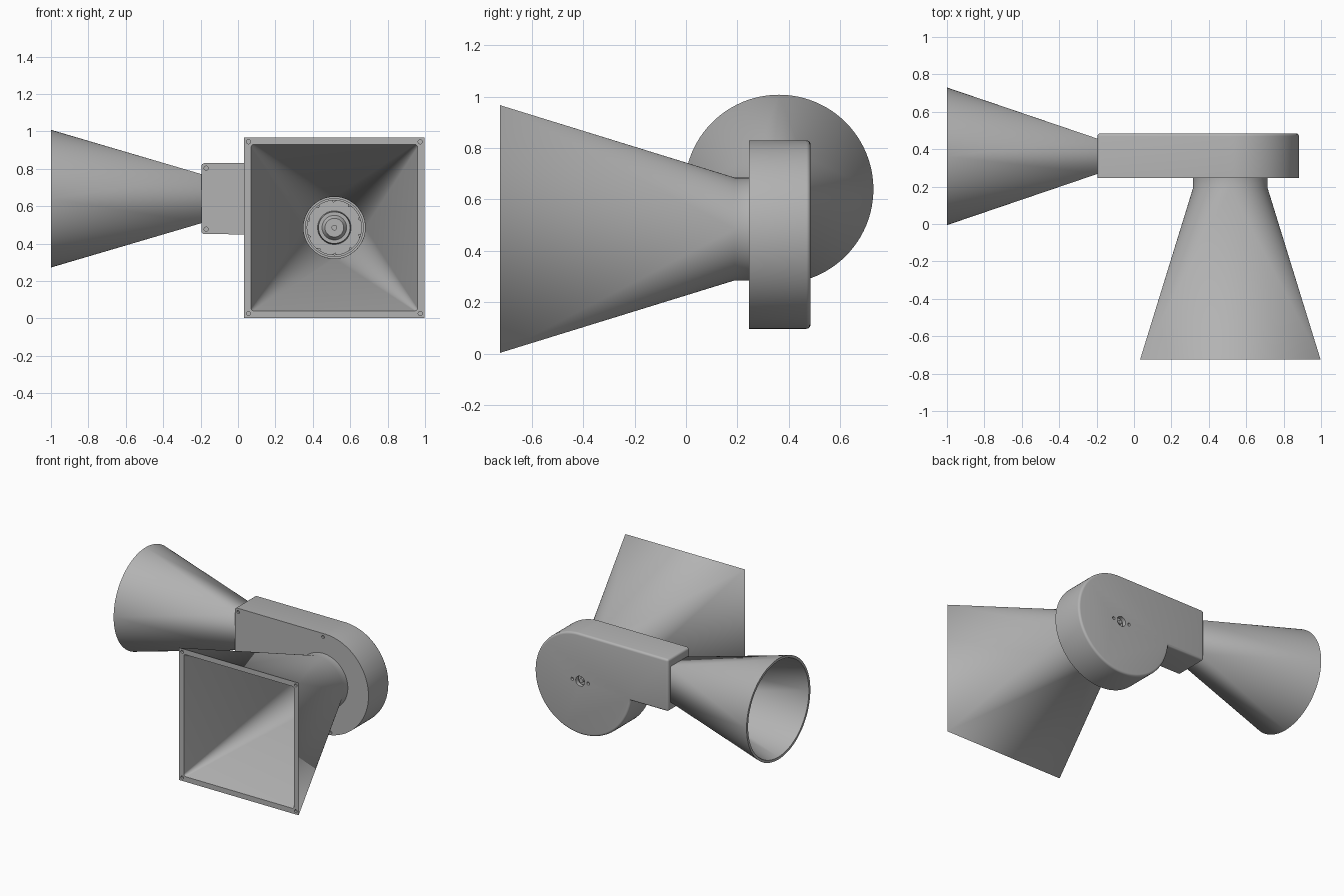
import bpy, bmesh
from math import sin, cos, pi, radians
from mathutils import Matrix, Vector

if "Cube" in bpy.data.objects:
    bpy.data.objects.remove(bpy.data.objects["Cube"])

grey = bpy.data.materials.new("light grey plastic")
grey.use_nodes = True
COLOUR = (0.45, 0.45, 0.45, 1)
grey.diffuse_color = COLOUR
grey.node_tree.nodes["Principled BSDF"].inputs["Base Color"].default_value = COLOUR

CX, CZ = 0.515, 0.485          # fan axis
FRONT, BACK = 0.245, 0.485     # blower housing depth
END = -0.195                   # outlet end of the housing


def make(name, bm):
    bmesh.ops.remove_doubles(bm, verts=bm.verts, dist=1e-5)
    bmesh.ops.recalc_face_normals(bm, faces=bm.faces)
    mesh = bpy.data.meshes.new(name)
    bm.to_mesh(mesh)
    bm.free()
    mesh.materials.append(grey)
    obj = bpy.data.objects.new(name, mesh)
    bpy.context.scene.collection.objects.link(obj)
    return obj


def smooth(obj):
    bpy.ops.object.select_all(action='DESELECT')
    obj.select_set(True)
    bpy.context.view_layer.objects.active = obj
    bpy.ops.object.shade_smooth_by_angle(angle=radians(30))


def cut(obj, cutters):
    for c in cutters:
        mod = obj.modifiers.new("cut", 'BOOLEAN')
        mod.operation, mod.solver, mod.object = 'DIFFERENCE', 'EXACT', c
    graph = bpy.context.evaluated_depsgraph_get()
    mesh = bpy.data.meshes.new_from_object(obj.evaluated_get(graph))
    obj.modifiers.clear()
    obj.data = mesh
    for c in cutters:
        bpy.data.objects.remove(c)


def loft(name, place, sections, steps=24):
    """Closed tube through rounded rectangles (position, half w, half h, corner radius)."""
    bm = bmesh.new()
    rings = []
    for pos, hw, hh, r in sections:
        ring = []
        for q in range(4):
            sx, sy = (1, -1, -1, 1)[q], (1, 1, -1, -1)[q]
            for i in range(steps + 1):
                a = (q + i / steps) * pi / 2
                ring.append(bm.verts.new(place(pos, sx * (hw - r) + r * cos(a),
                                               sy * (hh - r) + r * sin(a))))
        rings.append(ring)
    n = len(rings[0])
    for a, b in zip(rings, rings[1:] + rings[:1]):
        for i in range(n):
            j = (i + 1) % n
            bm.faces.new((a[i], a[j], b[j], b[i]))
    return make(name, bm)


def rod(name, x, z, y0, y1, r, r2=None, sides=48):
    """Cylinder along y; r is the front radius."""
    bm = bmesh.new()
    m = Matrix.Translation((x, (y0 + y1) / 2, z)) @ Matrix.Rotation(pi / 2, 4, 'X')
    bmesh.ops.create_cone(bm, cap_ends=True, segments=sides, radius1=r if r2 is None else r2,
                          radius2=r, depth=y1 - y0, matrix=m)
    return make(name, bm)


def box(name, lo, hi):
    bm = bmesh.new()
    bmesh.ops.create_cube(bm, size=1)
    for v in bm.verts:
        v.co = [l + (c + 0.5) * (h - l) for l, h, c in zip(lo, hi, v.co)]
    return make(name, bm)


def volute(name, inset, y0, y1, round_edges):
    """Spiral casing with a straight outlet, extruded along y."""
    outline = []
    for i in range(81):
        t = radians(265) * i / 80
        r = 0.345 + 0.065 * t / (1.5 * pi) - inset
        outline.append((CX + r * sin(t), CZ + r * cos(t)))
    outline += [(END + inset, 0.45 + inset), (END + inset, 0.83 - inset)]
    bm = bmesh.new()
    face = bm.faces.new([bm.verts.new((x, y0, z)) for x, z in outline])
    out = bmesh.ops.extrude_face_region(bm, geom=[face])
    moved = [g for g in out["geom"] if isinstance(g, bmesh.types.BMVert)]
    bmesh.ops.translate(bm, verts=moved, vec=(0, y1 - y0, 0))
    if round_edges:
        def soft(e):
            a, b = (v.co for v in e.verts)
            at_back = min(a.y, b.y) > y1 - 1e-4
            at_end = max(a.x, b.x) < END + 1e-4 and abs(a.y - b.y) > 0.1
            return at_back or at_end
        bmesh.ops.bevel(bm, geom=[e for e in bm.edges if soft(e)], offset=0.016,
                        segments=4, profile=0.5, affect='EDGES')
    return make(name, bm)


# Blower housing: hollow spiral with inlet, outlet, screw holes and shaft hole
housing = volute("blower_housing", 0, FRONT, BACK, True)
holes = [volute("cavity", 0.03, FRONT + 0.03, BACK - 0.03, False),
         rod("inlet", CX, CZ, 0.2, 0.3, 0.165),
         box("outlet", (-0.3, 0.29, 0.53), (-0.1, 0.435, 0.75)),
         rod("shaft_hole", CX, CZ, 0.44, 0.52, 0.036)]
for x, z in ((-0.17, 0.803), (-0.17, 0.477), (CX, 0.805), (0.575, 0.123)):
    holes.append(rod("screw_hole", x, z, 0.2, FRONT + 0.015, 0.011, sides=24))
for s in (-1, 1):
    holes.append(rod("back_hole", CX + s * 0.065, CZ, 0.465, 0.52, 0.011, sides=24))
cut(housing, holes)
smooth(housing)

# Square intake horn blending into a round neck, with corner screw holes
intake = loft("intake_horn", lambda p, u, v: Vector((CX + u, p, CZ + v)), [
    (-0.725, 0.4825, 0.4825, 0), (0.19, 0.2, 0.2, 0.2), (0.247, 0.2, 0.2, 0.2),
    (0.247, 0.165, 0.165, 0.165), (0.19, 0.165, 0.165, 0.165), (-0.725, 0.445, 0.445, 0.015)])
cut(intake, [rod("corner_hole", CX + sx * 0.459, CZ + sz * 0.459, -0.8, -0.708, 0.011, sides=24)
             for sx in (-1, 1) for sz in (-1, 1)])
smooth(intake)

# Round exhaust horn blending from the rectangular outlet
exhaust = loft("exhaust_horn", lambda p, u, v: Vector((p, 0.362 + u, 0.64 + v)), [
    (-1.0, 0.368, 0.368, 0.368), (END + 0.003, 0.093, 0.13, 0),
    (END + 0.003, 0.073, 0.11, 0), (-1.0, 0.35, 0.35, 0.35)])
smooth(exhaust)

# Impeller: back plate, shroud ring, hub with dome, shaft and slanted blades
circle = lambda p, u, v: Vector((CX + u, p, CZ + v))
smooth(rod("impeller_plate", CX, CZ, 0.425, 0.44, 0.3))
smooth(loft("impeller_shroud", circle, [
    (0.29, 0.3, 0.3, 0.3), (0.29, 0.145, 0.145, 0.145), (0.265, 0.145, 0.145, 0.145),
    (0.265, 0.157, 0.157, 0.157), (0.28, 0.157, 0.157, 0.157), (0.28, 0.3, 0.3, 0.3)]))
smooth(rod("hub", CX, CZ, 0.36, 0.43, 0.085, 0.09))
smooth(rod("hub_step", CX, CZ, 0.335, 0.37, 0.05, 0.072))
smooth(rod("motor_shaft", CX, CZ, 0.325, 0.475, 0.015, sides=24))
BLADES = 10
for k in range(BLADES):
    blade = box("impeller_blade", (-0.08, 0.285, -0.006), (0.08, 0.43, 0.006))
    a = 2 * pi * k / BLADES
    blade.data.transform(Matrix.Translation((CX, 0, CZ)) @ Matrix.Rotation(a, 4, 'Y')
                         @ Matrix.Translation((0.19, 0, 0)) @ Matrix.Rotation(radians(40), 4, 'Y'))
